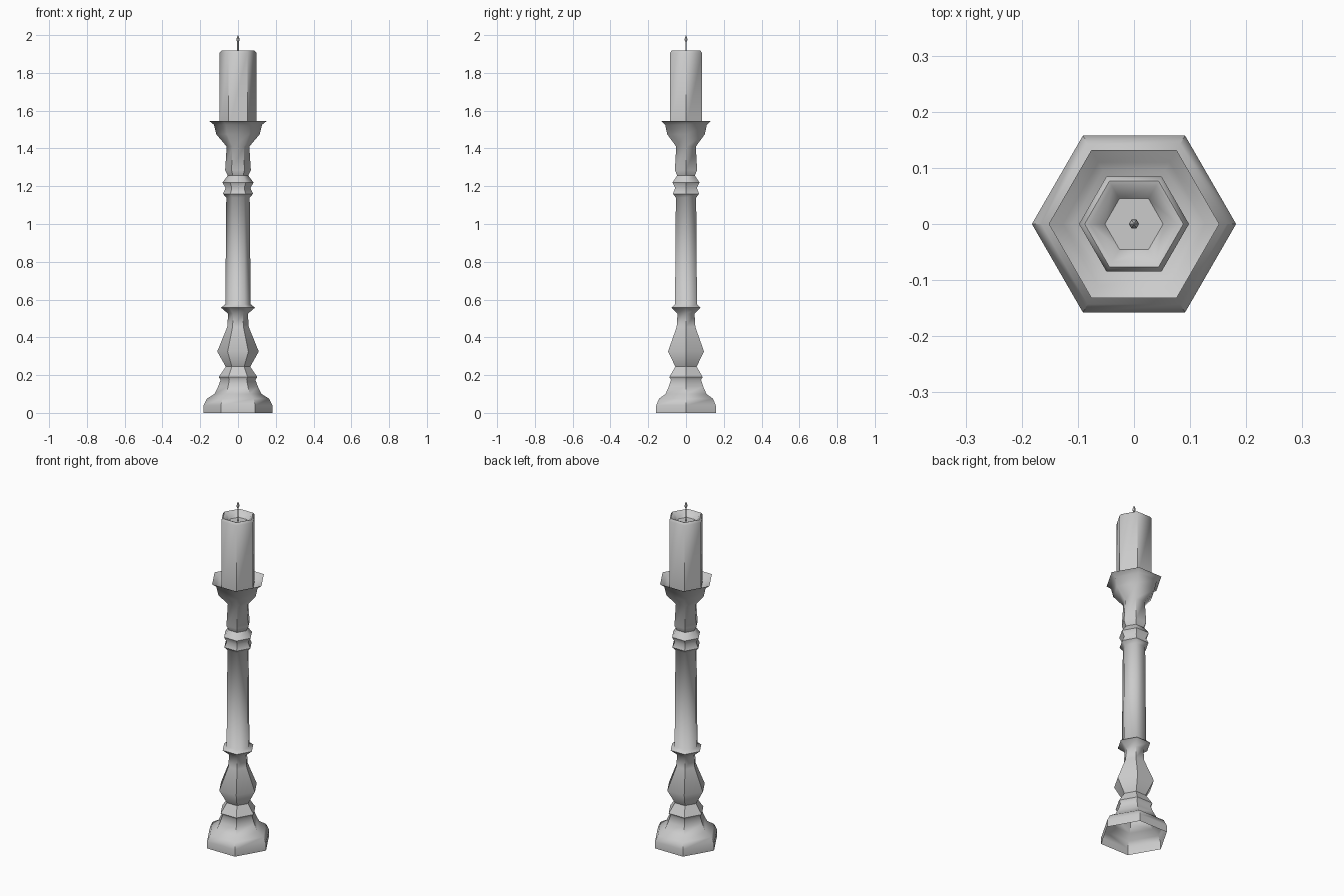
import bpy, bmesh, math

if "Cube" in bpy.data.objects:
    bpy.data.objects.remove(bpy.data.objects["Cube"])

SIDES = 6


def lathe(name, profile, cap_start=False, cap_end=False):
    """Six-sided turned part from (radius, height) points."""
    bm = bmesh.new()
    rings = []
    for r, z in profile:
        rings.append([bm.verts.new((r * math.cos(math.tau * i / SIDES),
                                    r * math.sin(math.tau * i / SIDES), z))
                      for i in range(SIDES)])
    for a, b in zip(rings, rings[1:]):
        for i in range(SIDES):
            j = (i + 1) % SIDES
            bm.faces.new((a[i], a[j], b[j], b[i]))
    if cap_start:
        bm.faces.new(rings[0][::-1])
    if cap_end:
        bm.faces.new(rings[-1])
    mesh = bpy.data.meshes.new(name)
    bm.to_mesh(mesh)
    bm.free()
    obj = bpy.data.objects.new(name, mesh)
    bpy.context.collection.objects.link(obj)
    bpy.ops.object.select_all(action='DESELECT')
    obj.select_set(True)
    bpy.context.view_layer.objects.active = obj
    bpy.ops.object.shade_smooth_by_angle(angle=math.radians(50))
    return obj


# Turned stand: open foot, baluster, shaft, collars, then cup and its dish
lathe("candlestick", [
    (0.182, 0.0), (0.182, 0.04), (0.165, 0.075), (0.125, 0.10), (0.105, 0.14),
    (0.092, 0.175), (0.102, 0.19), (0.065, 0.245), (0.11, 0.325),
    (0.057, 0.455), (0.052, 0.525), (0.09, 0.557), (0.067, 0.575),
    (0.062, 1.14), (0.08, 1.16), (0.066, 1.19), (0.082, 1.22),
    (0.054, 1.257), (0.068, 1.285), (0.06, 1.41), (0.115, 1.475),
    (0.127, 1.525), (0.152, 1.545), (0.127, 1.528), (0.11, 1.515),
], cap_end=True)

# Candle with a bevelled lip and a melted hollow
lathe("candle", [
    (0.098, 1.515), (0.098, 1.905), (0.088, 1.918), (0.078, 1.915),
    (0.052, 1.885),
], cap_end=True)

# Wick with a small pointed flame tip
lathe("wick", [(0.004, 1.885), (0.004, 1.965)])
lathe("flame", [(0.003, 1.962), (0.009, 1.975), (0.007, 1.985), (0.001, 2.0)],
      cap_start=True, cap_end=True)
